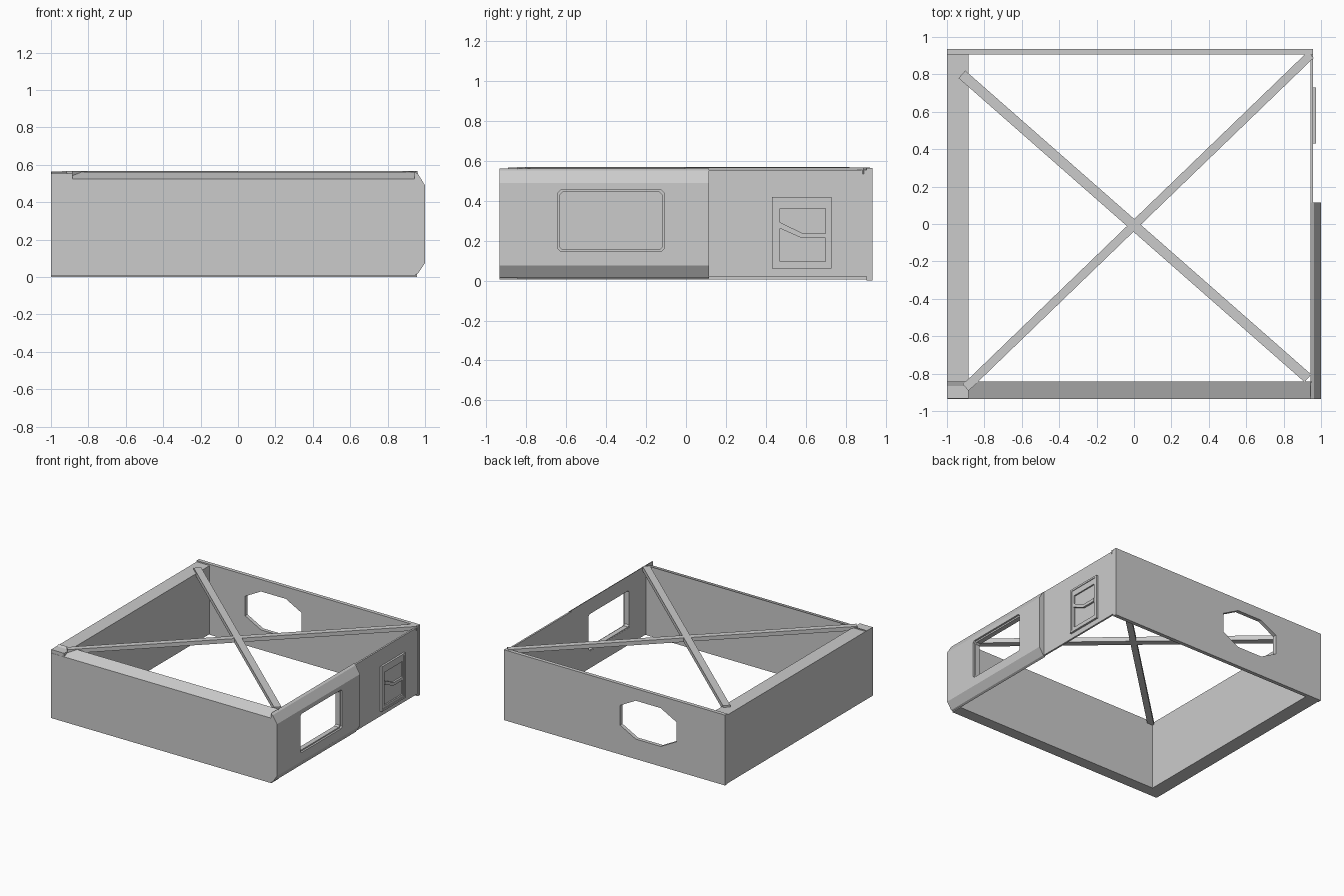
import bpy, bmesh, math
from mathutils import Vector, Matrix

if "Cube" in bpy.data.objects:
    bpy.data.objects.remove(bpy.data.objects["Cube"])


def prism(name, pts, axis, a, b):
    """Extrude a 2D outline along an axis: x uses (y,z), y uses (x,z), z uses (x,y)."""
    place = {'x': lambda p, t: (t, p[0], p[1]),
             'y': lambda p, t: (p[0], t, p[1]),
             'z': lambda p, t: (p[0], p[1], t)}[axis]
    bm = bmesh.new()
    lo = [bm.verts.new(place(p, a)) for p in pts]
    hi = [bm.verts.new(place(p, b)) for p in pts]
    n = len(pts)
    bm.faces.new(lo)
    bm.faces.new(hi)
    for i in range(n):
        j = (i + 1) % n
        bm.faces.new((lo[i], lo[j], hi[j], hi[i]))
    bmesh.ops.recalc_face_normals(bm, faces=bm.faces)
    me = bpy.data.meshes.new(name)
    bm.to_mesh(me)
    bm.free()
    ob = bpy.data.objects.new(name, me)
    bpy.context.collection.objects.link(ob)
    return ob


def rect(u0, u1, v0, v1, cu=0, cv=None):
    """Rectangle outline with optional chamfered corners."""
    if not cu:
        return [(u0, v0), (u1, v0), (u1, v1), (u0, v1)]
    cv = cv or cu
    return [(u0 + cu, v0), (u1 - cu, v0), (u1, v0 + cv), (u1, v1 - cv),
            (u1 - cu, v1), (u0 + cu, v1), (u0, v1 - cv), (u0, v0 + cv)]


def cut(ob, cutter):
    mod = ob.modifiers.new("opening", 'BOOLEAN')
    mod.operation = 'DIFFERENCE'
    mod.solver = 'EXACT'
    mod.object = cutter
    bpy.context.view_layer.objects.active = ob
    bpy.ops.object.modifier_apply(modifier=mod.name)
    bpy.data.objects.remove(cutter)


# Thick left wall, and front wall with a sloping top
prism("left_wall", rect(-1.0, -0.885, 0.005, 0.553), 'y', -0.934, 0.92)
prism("front_wall", [(-0.935, 0.005), (-0.843, 0.005), (-0.843, 0.562), (-0.935, 0.525)],
      'x', -0.998, 0.95)

# Thin back wall with an eight-sided opening
back = prism("back_wall", rect(-1.0, 0.958, 0.0, 0.563), 'y', 0.905, 0.935)
cut(back, prism("back_cutter", rect(-0.57, -0.07, 0.16, 0.467, 0.14, 0.075), 'y', 0.8, 1.1))

# Thin right wall, behind the latch plate
prism("right_wall", rect(0.10, 0.91, 0.02, 0.553), 'x', 0.943, 0.957)

# Bulging side panel with a window
panel = prism("window_panel", [(0.945, 0.01), (0.962, 0.018), (1.0, 0.075), (1.0, 0.49),
                               (0.962, 0.552), (0.945, 0.562)], 'y', -0.935, 0.115)
cut(panel, prism("window_cutter", rect(-0.64, -0.11, 0.145, 0.455, 0.014), 'x', 0.8, 1.2))

# Recessed inner window trim
trim = prism("window_trim", rect(-0.645, -0.105, 0.14, 0.46), 'x', 0.946, 0.985)
cut(trim, prism("trim_cutter", rect(-0.63, -0.12, 0.155, 0.443, 0.012), 'x', 0.8, 1.2))

# Raised latch plate with nested frames and a bent crossbar
outer = prism("latch_frame", rect(0.43, 0.73, 0.06, 0.42), 'x', 0.952, 0.973)
cut(outer, prism("latch_cutter", rect(0.447, 0.713, 0.075, 0.405), 'x', 0.9, 1.1))
inner = prism("latch_inner_frame", rect(0.447, 0.713, 0.075, 0.405), 'x', 0.952, 0.968)
cut(inner, prism("latch_cutter", rect(0.47, 0.70, 0.095, 0.36), 'x', 0.9, 1.1))
prism("latch_crossbar", [(0.47, 0.262), (0.58, 0.213), (0.70, 0.213),
                         (0.70, 0.237), (0.585, 0.237), (0.47, 0.292)], 'x', 0.952, 0.972)


# Crossed roof braces
def brace(name, p, q, width, z0, z1):
    p, q = Vector(p), Vector(q)
    d = (q - p).normalized()
    s = Vector((-d.y, d.x)) * width / 2
    prism(name, [p - s, q - s, q + s, p + s], 'z', z0, z1)


brace("brace_a", (-0.92, 0.80), (0.93, -0.825), 0.054, 0.532, 0.568)
brace("brace_b", (-0.90, -0.875), (0.945, 0.905), 0.046, 0.534, 0.566)
